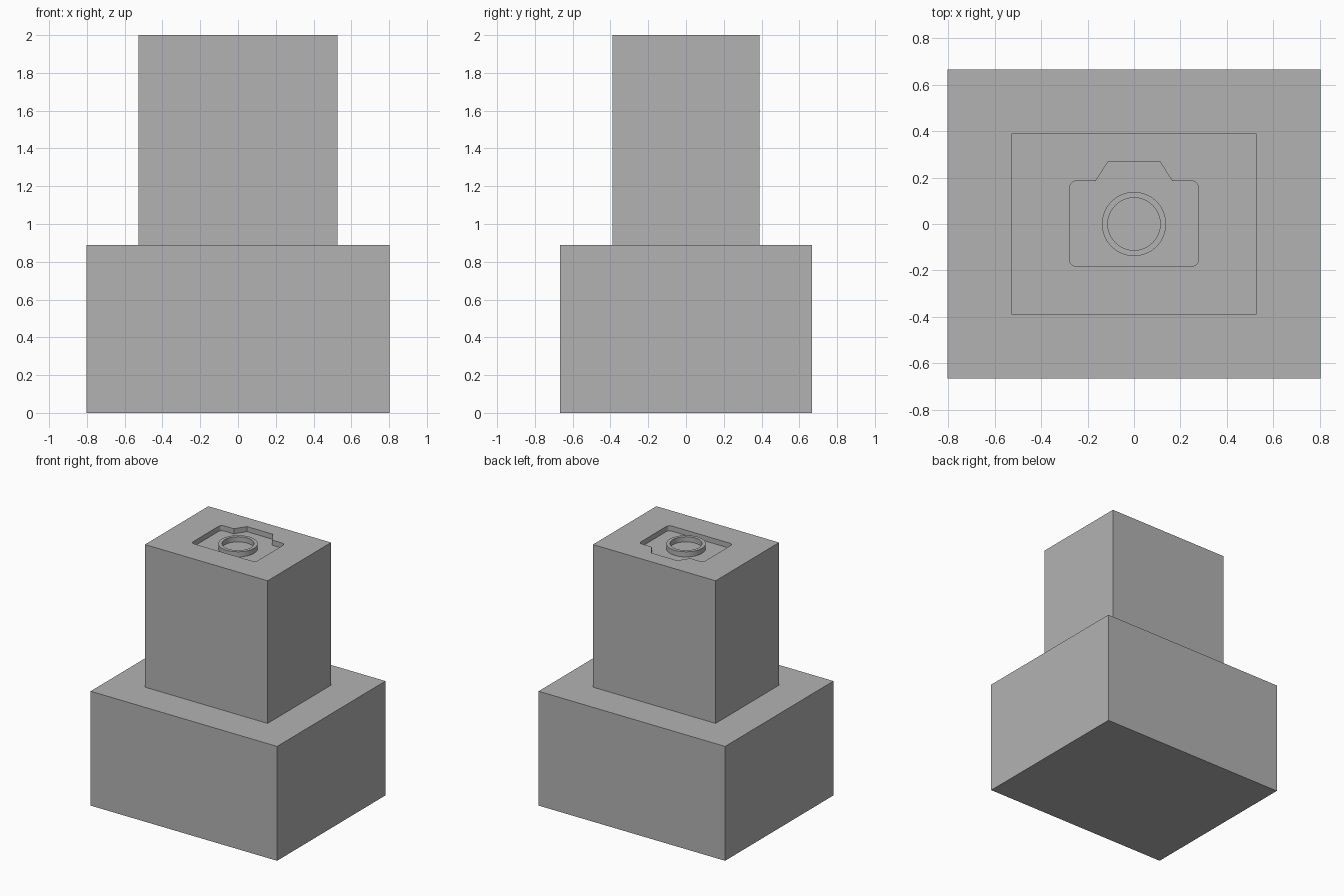
import bpy
import bmesh
from math import cos, sin, pi, radians

if "Cube" in bpy.data.objects:
    bpy.data.objects.remove(bpy.data.objects["Cube"], do_unlink=True)

GREY = (0.45, 0.45, 0.45, 1)
BASE_TOP, TOP, DEPTH = 0.89, 2.0, 0.04

grey = bpy.data.materials.new("plain grey")
grey.use_nodes = True
grey.diffuse_color = GREY
grey.node_tree.nodes["Principled BSDF"].inputs["Base Color"].default_value = GREY


def prism(name, outline, z0, z1):
    """Closed solid extruded upward from a counter-clockwise outline."""
    bm = bmesh.new()
    face = bm.faces.new([bm.verts.new((x, y, z0)) for x, y in outline])
    new = bmesh.ops.extrude_face_region(bm, geom=[face])["geom"]
    for v in new:
        if isinstance(v, bmesh.types.BMVert):
            v.co.z = z1
    bmesh.ops.recalc_face_normals(bm, faces=bm.faces)
    mesh = bpy.data.meshes.new(name)
    bm.to_mesh(mesh)
    bm.free()
    obj = bpy.data.objects.new(name, mesh)
    bpy.context.collection.objects.link(obj)
    mesh.materials.append(grey)
    return obj


def rect(hx, hy):
    return [(-hx, -hy), (hx, -hy), (hx, hy), (-hx, hy)]


def arc(cx, cy, r, start, end, steps):
    angles = [radians(start + (end - start) * i / steps) for i in range(steps + 1)]
    return [(cx + r * cos(a), cy + r * sin(a)) for a in angles]


def cut(target, cutter):
    """Subtract the cutter, then discard it."""
    mod = target.modifiers.new("cut", "BOOLEAN")
    mod.operation = "DIFFERENCE"
    mod.solver = "EXACT"
    mod.object = cutter
    bpy.ops.object.select_all(action="DESELECT")
    bpy.context.view_layer.objects.active = target
    target.select_set(True)
    bpy.ops.object.modifier_apply(modifier=mod.name)
    bpy.data.objects.remove(cutter, do_unlink=True)


# Wide base block and narrower tower
base = prism("base_block", rect(0.803, 0.666), 0, BASE_TOP)
tower = prism("tower_block", rect(0.528, 0.39), BASE_TOP, TOP)

# Camera-shaped recess: right half of the outline, mirrored for the left
r = 0.028
half = (arc(0.277 - r, -0.182 + r, r, -90, 0, 6)
        + arc(0.277 - r, 0.185 - r, r, 0, 90, 6)
        + [(0.165, 0.185), (0.112, 0.268)])
outline = half + [(-x, y) for x, y in reversed(half)]
cut(tower, prism("recess_cutter", outline, TOP - DEPTH, TOP + 0.1))

# Raised lens ring, flush with the tower top
SEGMENTS = 64
bm = bmesh.new()
profile = [(0.138, TOP - DEPTH), (0.138, TOP), (0.113, TOP), (0.113, TOP - DEPTH)]
rings = [[bm.verts.new((rad * cos(2 * pi * i / SEGMENTS), rad * sin(2 * pi * i / SEGMENTS), z))
          for i in range(SEGMENTS)] for rad, z in profile]
for k, ring in enumerate(rings):
    nxt = rings[(k + 1) % len(rings)]
    for i in range(SEGMENTS):
        j = (i + 1) % SEGMENTS
        bm.faces.new((ring[i], ring[j], nxt[j], nxt[i]))
bmesh.ops.recalc_face_normals(bm, faces=bm.faces)
mesh = bpy.data.meshes.new("lens_ring")
bm.to_mesh(mesh)
bm.free()
mesh.materials.append(grey)
lens_ring = bpy.data.objects.new("lens_ring", mesh)
bpy.context.collection.objects.link(lens_ring)

# Smooth the curved walls, keep edges sharp
bpy.ops.object.select_all(action="DESELECT")
for obj in (tower, lens_ring):
    obj.select_set(True)
bpy.context.view_layer.objects.active = lens_ring
bpy.ops.object.shade_smooth_by_angle(angle=radians(30))
